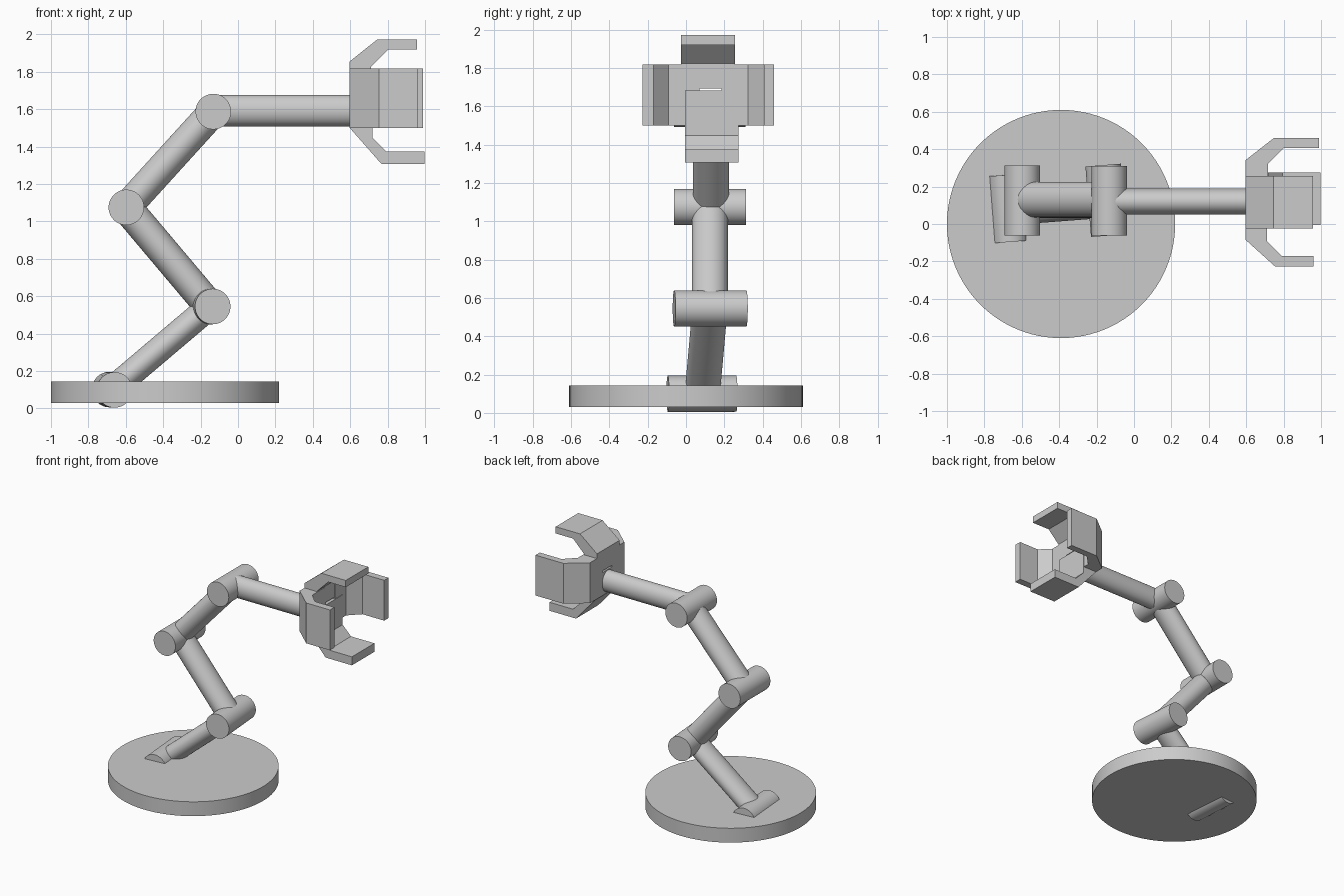
import bpy
import bmesh
from mathutils import Vector

cube = bpy.data.objects.get("Cube")
if cube:
    bpy.data.objects.remove(cube, do_unlink=True)

# Single material
grey = bpy.data.materials.new("light_grey")
grey.use_nodes = True
COLOUR = (0.6, 0.6, 0.6, 1)
grey.diffuse_color = COLOUR
grey.node_tree.nodes["Principled BSDF"].inputs["Base Color"].default_value = COLOUR


def rod(name, start, end, across, depth, sides=48):
    """Cylinder between two points; across is its radius along y, depth the other one."""
    start, end = Vector(start), Vector(end)
    axis = end - start
    bpy.ops.mesh.primitive_cylinder_add(vertices=sides, radius=1, depth=1)
    obj = bpy.context.object
    obj.name = name
    obj.data.materials.append(grey)
    # Choose a frame whose second direction stays close to y
    w = axis.normalized()
    side = Vector((0, 1, 0)) if abs(w.y) < 0.8 else Vector((0, 0, 1))
    v = (side - w * side.dot(w)).normalized()
    u = v.cross(w)
    middle = (start + end) / 2
    for vert in obj.data.vertices:
        x, y, z = vert.co
        vert.co = middle + u * x * depth + v * y * across + axis * z
    bpy.ops.object.shade_smooth_by_angle()
    return obj


def finger(name, vertical, span, inner, shoulder, outer, tip, thick, bend, knee, palm):
    """Bent claw: a profile in x and the outward direction, extruded over span."""
    lip = outer - thick
    heel = lip - (knee - palm)
    profile = [(0.597, inner), (0.597, shoulder), (bend, outer), (tip, outer),
               (tip, lip), (knee, lip), (palm, heel), (palm, inner)]
    bm = bmesh.new()
    rings = []
    for s in span:
        rings.append([bm.verts.new((x, s, o) if vertical else (x, o, s))
                      for x, o in profile])
    bm.faces.new(rings[0])
    bm.faces.new(rings[1])
    n = len(profile)
    for i in range(n):
        j = (i + 1) % n
        bm.faces.new((rings[0][i], rings[0][j], rings[1][j], rings[1][i]))
    bmesh.ops.recalc_face_normals(bm, faces=bm.faces)
    mesh = bpy.data.meshes.new(name)
    bm.to_mesh(mesh)
    bm.free()
    mesh.materials.append(grey)
    obj = bpy.data.objects.new(name, mesh)
    bpy.context.collection.objects.link(obj)
    return obj


# Round base
rod("base", (-0.39, 0, 0.03), (-0.39, 0, 0.143), 0.61, 0.61, 96)

# Joint barrels: front and back end of each axis
joints = {
    "base_joint": ((-0.66, -0.095, 0.099), (-0.687, 0.262, 0.101)),
    "lower_joint": ((-0.135, -0.062, 0.545), (-0.165, 0.315, 0.545)),
    "elbow_joint": ((-0.597, -0.062, 1.075), (-0.597, 0.312, 1.075)),
    "wrist_joint": ((-0.132, -0.062, 1.587), (-0.132, 0.31, 1.587)),
}
for name, (front, back) in joints.items():
    rod(name, front, back, 0.095, 0.095)

# Arm segments, slightly oval in section
rod("lower_arm", (-0.675, 0.085, 0.1), (-0.15, 0.125, 0.545), 0.092, 0.07)
rod("middle_arm", (-0.15, 0.125, 0.545), (-0.597, 0.125, 1.075), 0.094, 0.083)
rod("upper_arm", (-0.597, 0.13, 1.075), (-0.132, 0.13, 1.587), 0.094, 0.08)
rod("forearm", (-0.132, 0.12, 1.592), (0.62, 0.12, 1.592), 0.07, 0.084)


# Four claws; the negative-facing ones are built outward, then flipped
def flipped_finger(name, vertical, *args):
    obj = finger(name, vertical, *args)
    k = 2 if vertical else 1
    for vert in obj.data.vertices:
        vert.co[k] = -vert.co[k]
    obj.data.flip_normals()


finger("top_claw", True, (-0.025, 0.256), 1.694, 1.855, 1.973, 0.957, 0.053, 0.745, 0.805, 0.71)
finger("back_claw", False, (1.5, 1.818), 0.185, 0.342, 0.46, 0.99, 0.053, 0.748, 0.8, 0.716)
flipped_finger("bottom_claw", True, (-0.005, 0.275), -1.682, -1.5, -1.307, 0.997, 0.067, 0.767, 0.793, 0.72)
flipped_finger("front_claw", False, (1.5, 1.818), -0.07, 0.085, 0.226, 0.96, 0.056, 0.753, 0.79, 0.712)
